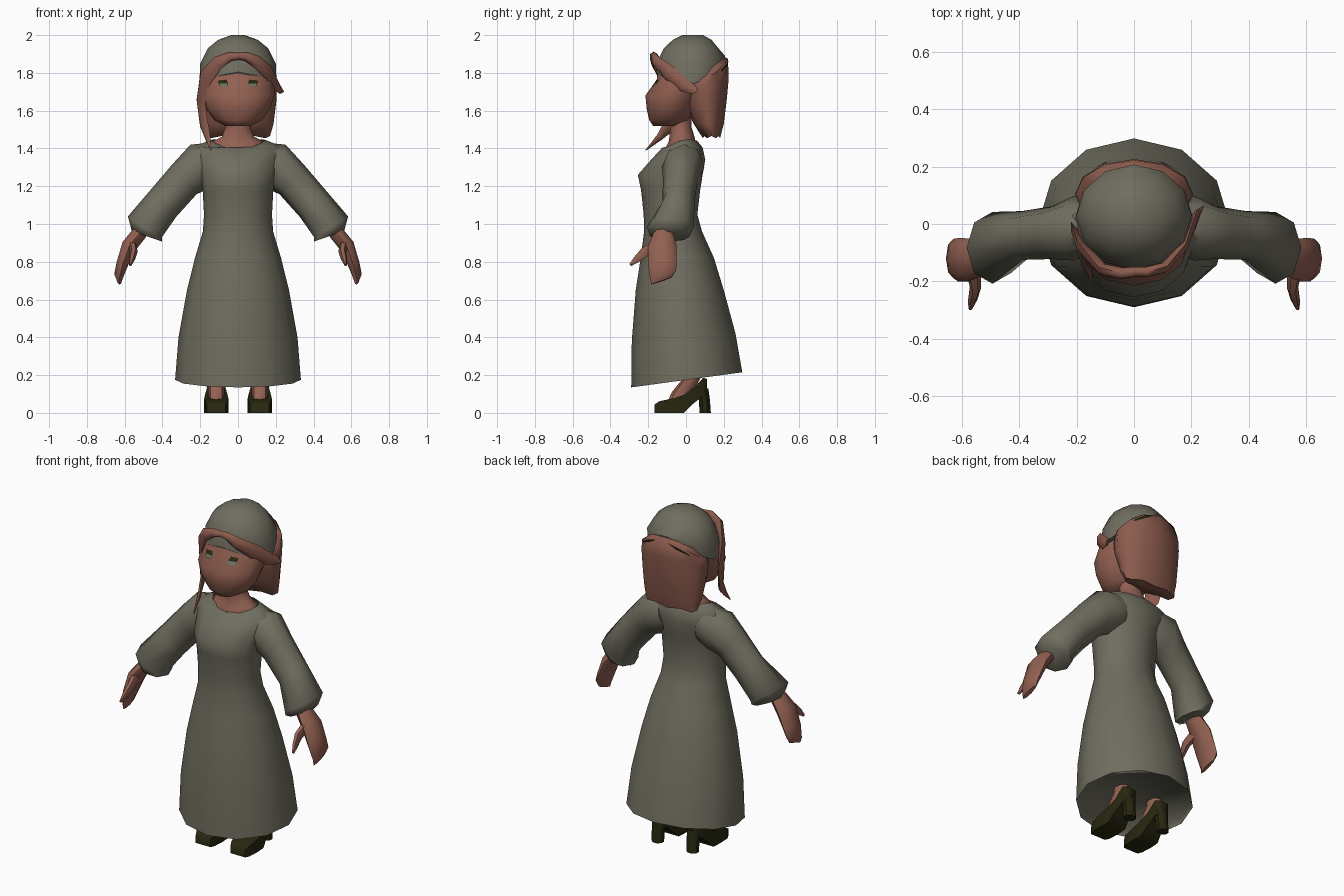
import bpy, bmesh, math
from mathutils import Vector
from mathutils.bvhtree import BVHTree

if "Cube" in bpy.data.objects:
    bpy.data.objects.remove(bpy.data.objects["Cube"])


def material(name, r, g, b):
    m = bpy.data.materials.new(name)
    m.use_nodes = True
    m.diffuse_color = (r, g, b, 1)
    bsdf = m.node_tree.nodes["Principled BSDF"]
    bsdf.inputs["Base Color"].default_value = (r, g, b, 1)
    bsdf.inputs["Roughness"].default_value = 0.9
    return m


CLOTH = material("olive grey cloth", .162, .155, .115)
SKIN = material("warm skin", .29, .118, .083)
HAIR = material("auburn hair", .26, .105, .075)
DARK = material("dark leather", .02, .02, .005)
EYE = material("pale green eye", .13, .17, .12)


def finish(bm, name, mat, angle=45):
    bmesh.ops.recalc_face_normals(bm, faces=bm.faces)
    mesh = bpy.data.meshes.new(name)
    bm.to_mesh(mesh)
    bm.free()
    mesh.materials.append(mat)
    ob = bpy.data.objects.new(name, mesh)
    bpy.context.collection.objects.link(ob)
    bpy.ops.object.select_all(action='DESELECT')
    ob.select_set(True)
    bpy.context.view_layer.objects.active = ob
    bpy.ops.object.shade_smooth_by_angle(angle=math.radians(angle))
    return ob


def ring(c, u, v, n=8, turn=0.0):
    """Ellipse of n points around c, spanned by u and v."""
    c, u, v = Vector(c), Vector(u), Vector(v)
    angles = [math.tau * (i + turn) / n for i in range(n)]
    return [c + u * math.cos(a) + v * math.sin(a) for a in angles]


def oval(z, rx, front, back, tilt=0, dip=0, n=12):
    """Level ring; tilt raises the back, dip raises front and back."""
    pts = ring((0, (front + back) / 2, z), (rx, 0, 0), (0, (back - front) / 2, 0), n)
    for i, p in enumerate(pts):
        s = math.sin(math.tau * i / n)
        p.z += tilt * s + dip * s * s
    return pts


def loft(name, rings, mat, start=True, end=True, angle=45):
    bm = bmesh.new()
    rows = [[bm.verts.new(p) for p in r] for r in rings]
    for a, b in zip(rows, rows[1:]):
        for i in range(len(a)):
            j = (i + 1) % len(a)
            bm.faces.new((a[i], a[j], b[j], b[i]))
    if start:
        bm.faces.new(rows[0][::-1])
    if end:
        bm.faces.new(rows[-1])
    return finish(bm, name, mat, angle)


def strand(name, stations):
    """Flat lock of hair following the head: x, y, z, half width, half thickness."""
    pts = [Vector(s[:3]) for s in stations]
    rings = []
    for i, (p, s) in enumerate(zip(pts, stations)):
        along = (pts[min(i + 1, len(pts) - 1)] - pts[max(i - 1, 0)]).normalized()
        out = Vector((p.x, p.y - .03, 0)).normalized()
        side = along.cross(out).normalized()
        rings.append(ring(p, side * s[3], out * s[4], 6))
    return loft(name, rings, HAIR, angle=65)


def plate(name, target, corners, mat, direction):
    """Thin painted patch laid on the target's surface along y."""
    mesh = target.data
    tree = BVHTree.FromPolygons([v.co for v in mesh.vertices],
                                [tuple(p.vertices) for p in mesh.polygons])
    bm = bmesh.new()
    verts = []
    for x, z in corners:
        hit = tree.ray_cast(Vector((x, -direction, z)), Vector((0, direction, 0)))[0]
        if hit:
            verts.append(bm.verts.new(hit - Vector((0, direction * .009, 0))))
    bm.faces.new(verts)
    return finish(bm, name, mat)


# Dress: closed just inside the hem, open at the neckline
loft("dress", [
    oval(.205, .322, -.28, .288, .04),
    oval(.175, .333, -.29, .298, .04),
    oval(.40, .315, -.287, .262, .02),
    oval(.65, .27, -.266, .20),
    oval(.82, .228, -.24, .148),
    oval(.96, .186, -.222, .085),
    oval(1.05, .18, -.224, .06),
    oval(1.18, .187, -.238, .075),
    oval(1.26, .20, -.255, .088),
    oval(1.34, .222, -.185, .102),
    oval(1.405, .243, -.125, .088),
    oval(1.445, .145, -.10, .06, .02, -.025),
], CLOTH, end=False, angle=80)

# Neck and upper chest
loft("neck", [
    oval(1.37, .14, -.125, .05),
    oval(1.435, .138, -.092, .05),
    oval(1.462, .085, -.088, .045),
    oval(1.51, .068, -.085, .03),
    oval(1.60, .066, -.085, .03),
], SKIN, angle=70)

# Head
head = loft("head", [
    oval(1.52, .07, -.175, -.03),
    oval(1.55, .125, -.195, .02),
    oval(1.61, .17, -.208, .05),
    oval(1.68, .192, -.215, .09),
    oval(1.765, .197, -.155, .13),
    oval(1.86, .18, -.14, .15),
], SKIN, angle=60)

# Cap pulled low over the ears
loft("cap", [
    oval(1.735, .205, -.157, .20, .025, .095),
    oval(1.85, .20, -.147, .207, .01, .03),
    oval(1.93, .160, -.118, .172),
    oval(1.975, .105, -.07, .135),
    oval(2.0, .035, -.02, .09),
], CLOTH)

# Hair hanging behind the head, rising under the back of the cap
tips = oval(1.46, .17, .09, .18)
for i, p in enumerate(tips):
    p.z += .006 * (-1) ** i
back_hair = loft("back_hair", [
    tips,
    oval(1.53, .188, .04, .20),
    oval(1.65, .203, -.01, .215),
    oval(1.73, .206, -.02, .226, .03, .01),
    oval(1.77, .203, -.01, .222, .05, .055),
    oval(1.80, .16, .05, .165, .05, .055),
], HAIR, angle=60)

# Swept front locks
strand("left_lock", [
    (-.02, -.165, 1.89, .016, .018), (.04, -.168, 1.888, .024, .02),
    (.10, -.155, 1.858, .034, .02), (.165, -.09, 1.80, .042, .018),
    (.202, -.01, 1.735, .035, .015), (.222, .04, 1.71, .025, .012),
    (.24, .06, 1.70, .004, .004)])
strand("right_lock", [
    (.02, -.165, 1.89, .016, .018), (-.04, -.172, 1.887, .026, .022),
    (-.105, -.16, 1.855, .036, .022), (-.172, -.095, 1.775, .055, .02),
    (-.196, -.05, 1.65, .062, .014), (-.182, -.07, 1.54, .045, .014),
    (-.16, -.14, 1.46, .022, .012), (-.143, -.213, 1.39, .003, .003)])

for s, side in ((1, "left"), (-1, "right")):
    # Eyes: pale iris under a dark lash
    for name, mat, shape in (
            ("eye", EYE, ((.058, 1.727), (.095, 1.727), (.102, 1.743), (.052, 1.743))),
            ("lash", DARK, ((.052, 1.743), (.102, 1.743), (.106, 1.76), (.062, 1.764)))):
        plate(f"{side}_{name}", head, [(s * x, z) for x, z in shape], mat, 1)

    # Dark gap between the hair and the back edge of the cap
    plate(f"{side}_cap_gap", back_hair,
          [(s * x, z) for x, z in ((.04, 1.864), (.09, 1.835), (.155, 1.803),
                                   (.15, 1.815), (.10, 1.848))], DARK, -1)

    # Sleeve from the shoulder to a flared cuff: x, y, z, then half sizes
    sleeve = [(.12, -.01, 1.33, .03, .10, .095), (.212, -.015, 1.30, .04, .12, .112),
              (.285, -.03, 1.235, .065, .078, .092), (.39, -.04, 1.115, .063, .077, .085),
              (.493, -.083, .985, .09, .055, .125), (.482, -.085, .935, .08, .028, .105)]
    loft(f"{side}_sleeve", [ring((s * x, y, z), (s * a, 0, b), (0, r, 0))
                            for x, y, z, a, b, r in sleeve], CLOTH, angle=65)

    # Mitten-like hand, its tips slanting down towards the front
    hand = [(.515, -.12, .96, .035, .02, .05, 0), (.575, -.125, .885, .036, .02, .075, 0),
            (.612, -.125, .79, .03, .01, .076, .01), (.63, -.12, .73, .025, .005, .068, .025),
            (.628, -.13, .698, .012, .002, .054, .018)]
    loft(f"{side}_hand", [ring((s * x, y, z), (s * a, 0, b), (0, r, t))
                          for x, y, z, a, b, r, t in hand], SKIN)
    thumb = [(.56, -.16, .885, .025, .035), (.552, -.22, .85, .02, .03),
             (.562, -.265, .81, .016, .02), (.57, -.295, .782, .007, .008)]
    loft(f"{side}_thumb", [ring((s * x, y, z), (s * a, 0, 0), (0, b * .65, -b * .76), 6)
                           for x, y, z, a, b in thumb], SKIN)

    # Leg running up into the dress
    leg = [(-.05, .055, .04, .05), (-.02, .11, .043, .055), (.035, .19, .042, .045),
           (.03, .26, .05, .055)]
    loft(f"{side}_leg", [ring((s * .115, y, z), (a, 0, 0), (0, b, 0))
                         for y, z, a, b in leg], SKIN)

    # Box-sectioned shoe along y: y, bottom, top, half width
    shoe = [(-.166, 0, .045, .048), (-.14, 0, .062, .06), (-.07, 0, .076, .064),
            (-.01, 0, .095, .06), (.04, .05, .13, .05), (.09, .09, .185, .043),
            (.112, .10, .18, .03)]
    loft(f"{side}_shoe", [ring((s * .115, y, (lo + hi) / 2), (w * 1.414, 0, 0),
                               (0, 0, (hi - lo) * .707), 4, .5)
                          for y, lo, hi, w in shoe], DARK, angle=60)
    loft(f"{side}_heel", [ring((s * .115, y, z), (a, 0, 0), (0, b, 0), 8, .5)
                          for y, z, a, b in ((.102, 0, .036, .032), (.097, .07, .037, .032),
                                             (.085, .13, .042, .036))], DARK)
